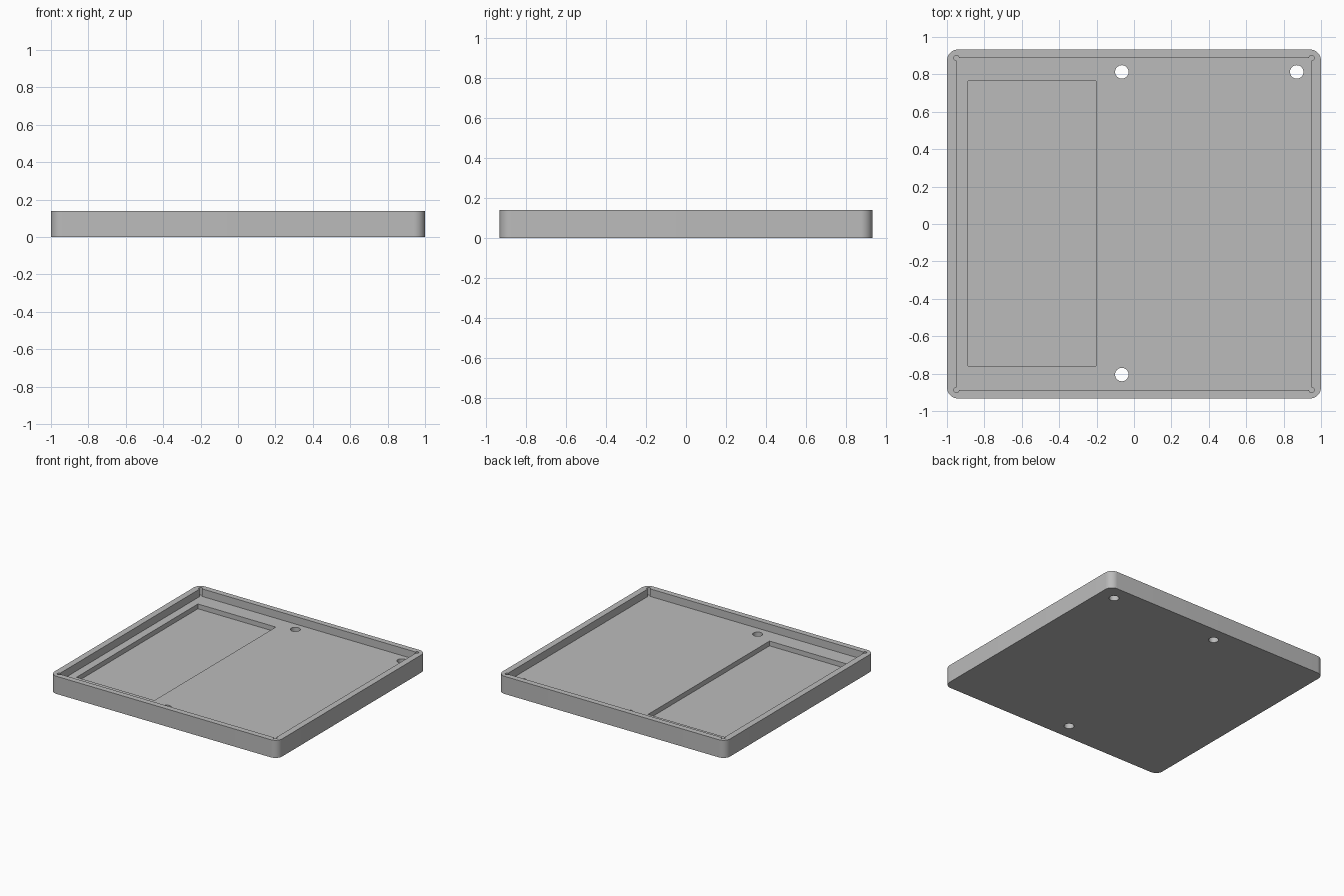
import bpy, bmesh
from math import cos, sin, pi, radians
from mathutils import Matrix

cube = bpy.data.objects.get("Cube")
if cube:
    bpy.data.objects.remove(cube, do_unlink=True)

WIDTH, DEPTH, HEIGHT = 2.0, 1.866, 0.14
FLOOR, POCKET_FLOOR = 0.08, 0.042

grey = bpy.data.materials.new("plain grey")
grey.use_nodes = True
colour = (0.5, 0.5, 0.5, 1)
grey.diffuse_color = colour
grey.node_tree.nodes["Principled BSDF"].inputs["Base Color"].default_value = colour


def prism(name, outline, z0, z1):
    """Extrude a closed outline between two heights."""
    bm = bmesh.new()
    face = bm.faces.new([bm.verts.new((x, y, z0)) for x, y in outline])
    top = bmesh.ops.extrude_face_region(bm, geom=[face])["geom"]
    verts = [v for v in top if isinstance(v, bmesh.types.BMVert)]
    bmesh.ops.translate(bm, verts=verts, vec=(0, 0, z1 - z0))
    bmesh.ops.recalc_face_normals(bm, faces=bm.faces)
    mesh = bpy.data.meshes.new(name)
    bm.to_mesh(mesh)
    bm.free()
    mesh.materials.append(grey)
    obj = bpy.data.objects.new(name, mesh)
    bpy.context.collection.objects.link(obj)
    return obj


def circle(x, y, r, n=32):
    return [(x + r * cos(2 * pi * i / n), y + r * sin(2 * pi * i / n)) for i in range(n)]


def rectangle(x0, x1, y0, y1):
    return [(x0, y0), (x1, y0), (x1, y1), (x0, y1)]


def rounded(hx, hy, r, n=12):
    points = []
    for k, (sx, sy) in enumerate([(1, 1), (-1, 1), (-1, -1), (1, -1)]):
        for i in range(n + 1):
            a = (k + i / n) * pi / 2
            points.append((sx * (hx - r) + r * cos(a), sy * (hy - r) + r * sin(a)))
    return points


def cut(body, name, outline, z0, z1):
    """Carve an extruded outline out of the body."""
    cutter = prism(name, outline, z0, z1)
    cutter.hide_render = True
    mod = body.modifiers.new(name, "BOOLEAN")
    mod.operation, mod.solver, mod.object = "DIFFERENCE", "EXACT", cutter
    bpy.context.view_layer.objects.active = body
    bpy.ops.object.modifier_apply(modifier=mod.name)
    bpy.data.objects.remove(cutter, do_unlink=True)


# Tray block with rounded corners
tray = prism("tray", rounded(WIDTH / 2, DEPTH / 2, 0.06), 0, HEIGHT)

# Main recess, with a small round relief in each corner
cut(tray, "recess", rectangle(-0.95, 0.95, -0.888, 0.888), FLOOR, 0.3)
for x in (-0.95, 0.95):
    for y in (-0.888, 0.888):
        cut(tray, "corner_relief", circle(x, y, 0.014, 16), FLOOR, 0.3)

# Deeper pocket on the right-hand side
cut(tray, "pocket", rectangle(-0.888, -0.203, -0.758, 0.765), POCKET_FLOOR, 0.3)

# Through holes
for x, y in [(-0.065, 0.813), (0.87, 0.813), (-0.065, -0.805)]:
    cut(tray, "hole", circle(x, y, 0.036), -0.1, 0.3)

bpy.ops.object.select_all(action="DESELECT")
tray.select_set(True)
bpy.context.view_layer.objects.active = tray
bpy.ops.object.shade_smooth_by_angle(angle=radians(30))
